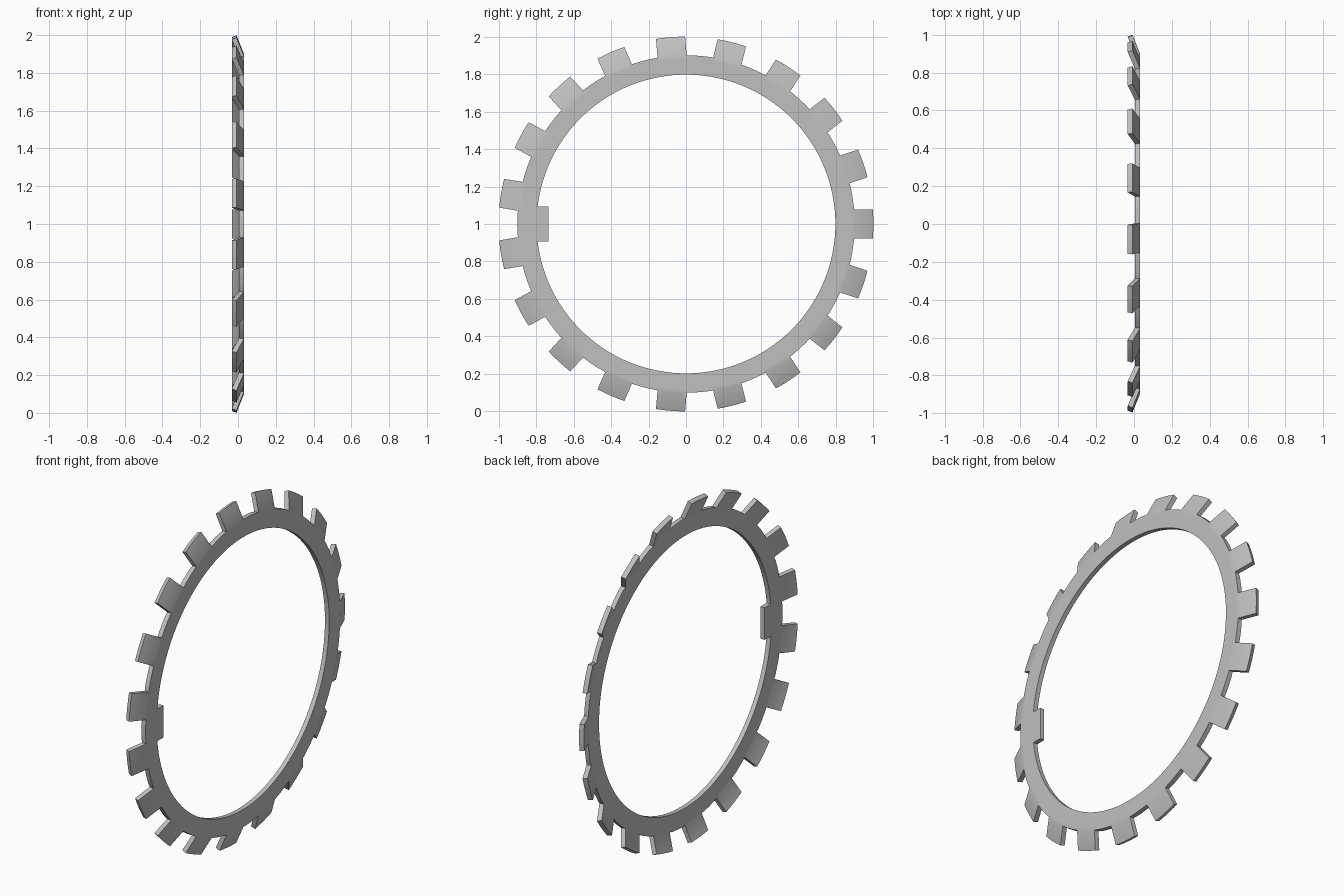
import bpy, bmesh
from math import asin, cos, sin, tau, radians

cube = bpy.data.objects.get("Cube")
if cube:
    bpy.data.objects.remove(cube, do_unlink=True)

TEETH = 19
PITCH = tau / TEETH
R_IN, R_FLAT, R_ROOT, R_TIP = 0.797, 0.88, 0.90, 1.0
X_FACE, X_TIP = 0.032, -0.008       # outer face of the ring and of the bent tips
THICK = 0.027
TOOTH_HALF, TAB_HALF, TAB_Y = 0.078, 0.094, -0.735
STEPS = 6

root_half = asin(TOOTH_HALF / R_ROOT)
tip_half = asin(TOOTH_HALF / R_TIP)
gap_half = PITCH / 2 - root_half
gap_half_in = asin(TAB_HALF / R_IN)
tooth_half_in = PITCH / 2 - gap_half_in

bm = bmesh.new()


def arc(radius, mid, half, x=X_FACE):
    """Points along an arc centred on the angle mid."""
    angles = [mid + half * (2 * i / STEPS - 1) for i in range(STEPS + 1)]
    return [(x, radius * cos(a), 1 + radius * sin(a)) for a in angles]


def skin(rows):
    """Quads between neighbouring rows, from the inside outwards."""
    grid = [[bm.verts.new(p) for p in row] for row in rows]
    for a, b in zip(grid, grid[1:]):
        for i in range(STEPS):
            bm.faces.new((a[i], b[i], b[i + 1], a[i + 1]))


for k in range(TEETH):
    # Ring section carrying a bent tooth
    mid = k * PITCH
    skin([arc(R_IN, mid, tooth_half_in), arc(R_FLAT, mid, root_half),
          arc(R_ROOT, mid, root_half), arc(R_TIP, mid, tip_half, X_TIP)])
    # Ring section between two teeth
    mid += PITCH / 2
    rows = [arc(R_IN, mid, gap_half_in), arc(R_FLAT, mid, gap_half),
            arc(R_ROOT, mid, gap_half)]
    # Locating tab on the inside of the front section
    if k == TEETH // 2:
        rows.insert(0, [(x, TAB_Y, z) for x, y, z in rows[0]])
    skin(rows)

bmesh.ops.remove_doubles(bm, verts=bm.verts, dist=0.0005)
mesh = bpy.data.meshes.new("toothed_washer")
bm.to_mesh(mesh)
bm.free()

washer = bpy.data.objects.new("toothed_washer", mesh)
bpy.context.collection.objects.link(washer)

# Sheet thickness
solid = washer.modifiers.new("thickness", "SOLIDIFY")
solid.thickness = THICK
solid.offset = -1
solid.use_even_offset = True

# Plain steel
steel = bpy.data.materials.new("steel_grey")
steel.use_nodes = True
grey = (0.53, 0.53, 0.53, 1)
steel.diffuse_color = grey
steel.node_tree.nodes["Principled BSDF"].inputs["Base Color"].default_value = grey
mesh.materials.append(steel)

bpy.ops.object.select_all(action="DESELECT")
washer.select_set(True)
bpy.context.view_layer.objects.active = washer
bpy.ops.object.modifier_apply(modifier=solid.name)
bpy.ops.object.shade_smooth_by_angle(angle=radians(30))
